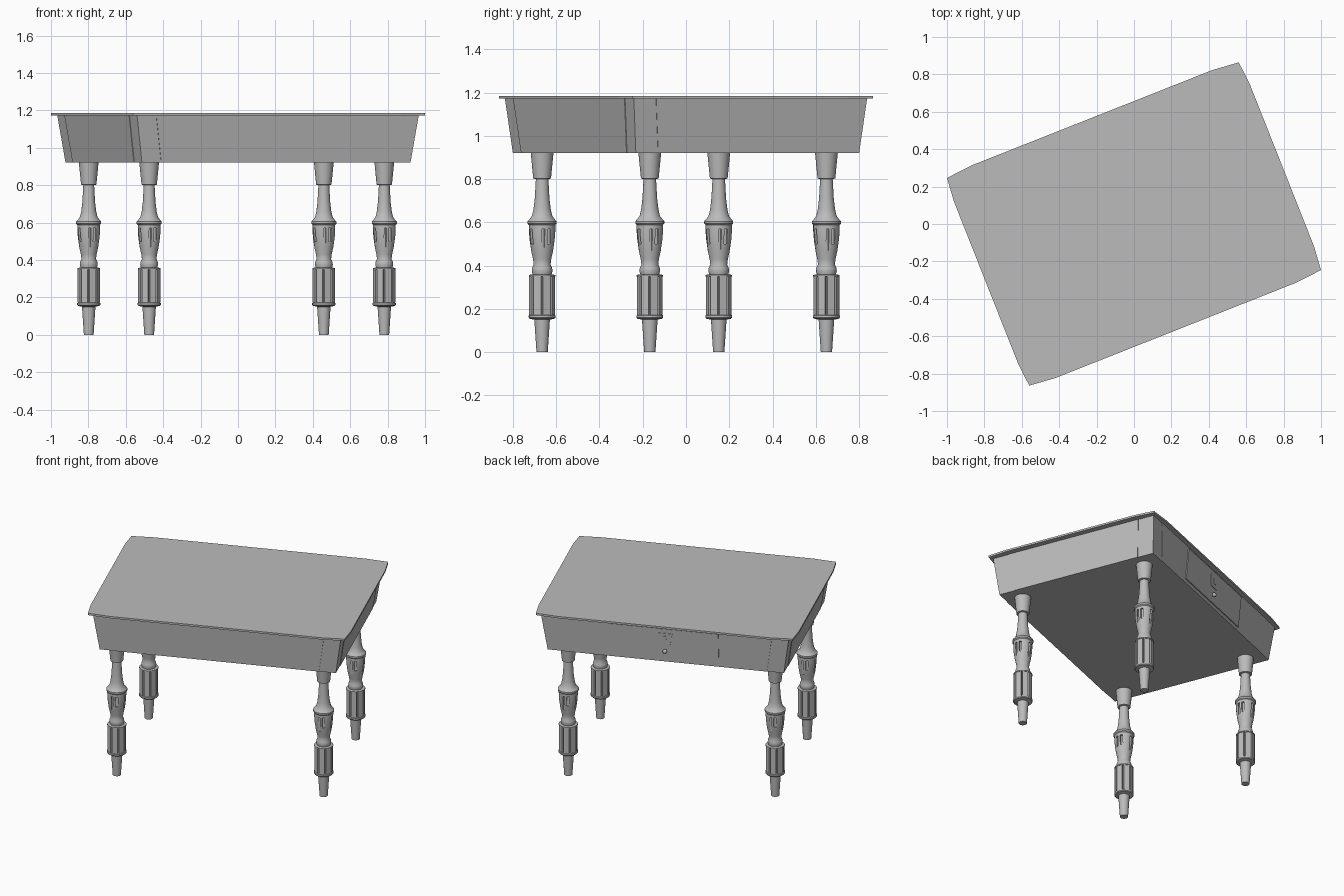
import bpy, bmesh, math
from mathutils import Matrix, Vector

cube = bpy.data.objects.get("Cube")
if cube:
    bpy.data.objects.remove(cube)

TURN = Matrix.Rotation(math.radians(21.6), 4, 'Z')
Z0, Z1 = 0.92, 1.175                       # apron bottom and top
LOW, HIGH = (0.772, 0.555), (0.81, 0.58)   # apron half sizes

wood = bpy.data.materials.new("grey_wood")
wood.use_nodes = True
COLOUR = (0.5, 0.5, 0.5, 1)
wood.diffuse_color = COLOUR
wood.node_tree.nodes["Principled BSDF"].inputs["Base Color"].default_value = COLOUR


def add(name, bm, matrix=TURN, smooth=False):
    bmesh.ops.recalc_face_normals(bm, faces=bm.faces)
    mesh = bpy.data.meshes.new(name)
    bm.to_mesh(mesh)
    bm.free()
    mesh.materials.append(wood)
    ob = bpy.data.objects.new(name, mesh)
    bpy.context.collection.objects.link(ob)
    ob.matrix_world = matrix
    if smooth:
        shade(ob)
    return ob


def shade(ob):
    bpy.ops.object.select_all(action='DESELECT')
    ob.select_set(True)
    bpy.context.view_layer.objects.active = ob
    bpy.ops.object.shade_smooth_by_angle(angle=math.radians(35))


def loft(bm, rings):
    """Closed solid through rings of equal point count."""
    rows = [[bm.verts.new(p) for p in ring] for ring in rings]
    n = len(rows[0])
    for a, b in zip(rows, rows[1:]):
        for i in range(n):
            bm.faces.new((a[i], a[(i + 1) % n], b[(i + 1) % n], b[i]))
    bm.faces.new(rows[0][::-1])
    bm.faces.new(rows[-1])


def box(bm, size, matrix):
    bmesh.ops.create_cube(bm, size=1, matrix=matrix @ Matrix.Diagonal((*size, 1)))


def rectangle(half, z):
    return [(sx * half[0], sy * half[1], z) for sx, sy in ((-1, -1), (1, -1), (1, 1), (-1, 1))]


# Table top: slightly bowed edges towards the corners, thin slab
corner = [(0.851, 0.467), (0.839, 0.597), (0.694, 0.611)]
outline = []
for sx, sy in ((1, 1), (-1, 1), (-1, -1), (1, -1)):
    points = corner if sx * sy > 0 else corner[::-1]
    outline += [(sx * x, sy * y) for x, y in points]
bm = bmesh.new()
loft(bm, [[(x, y, z) for x, y in outline] for z in (Z1 - 0.003, 1.185)])
add("table_top", bm)

# Apron: box with sides leaning outwards
bm = bmesh.new()
loft(bm, [rectangle(LOW, Z0), rectangle(HIGH, Z1)])
add("apron", bm)


def side_plate(name, side, u_low, u_high, z0, z1, depth):
    """Thin plate on one leaning side; side 0 is front, counted anticlockwise."""
    across, along = (1, 0) if side % 2 == 0 else (0, 1)
    turn = Matrix.Rotation(side * math.pi / 2, 4, 'Z')

    def ring(u, z):
        out = LOW[across] + (HIGH[across] - LOW[across]) * (z - Z0) / (Z1 - Z0)
        return [turn @ Vector(p) for p in ((u[0], -out - depth, z), (u[1], -out - depth, z),
                                           (u[1], -out + 0.01, z), (u[0], -out + 0.01, z))]
    bm = bmesh.new()
    loft(bm, [ring(u_low, z0), ring(u_high, z1)])
    return add(name, bm)


# Side boards set between the corner posts
for side, name in enumerate(("front_board", "left_board", "back_board", "right_board")):
    along = side % 2
    a, b = LOW[along] - 0.11, HIGH[along] - 0.11
    side_plate(name, side, (-a, a), (-b, b), Z0, Z1, 0.003)

# Drawer with lock plate, keyhole boss and knob on the back
side_plate("drawer_front", 2, (-0.35, 0.35), (-0.35, 0.35), 0.945, 1.16, 0.009)
side_plate("lock_plate", 2, (-0.035, 0.035), (-0.05, 0.05), 1.05, 1.13, 0.012)
side_plate("keyhole_cover", 2, (-0.008, 0.008), (-0.014, 0.014), 1.075, 1.11, 0.016)
bm = bmesh.new()
bmesh.ops.create_uvsphere(bm, u_segments=16, v_segments=8, radius=0.014)
add("drawer_knob", bm, TURN @ Matrix.Translation((0, 0.58, 1.0)), True)

# Turned leg profile: radius, height
profile = [(0.026, 0), (0.036, 0.15), (0.058, 0.155), (0.062, 0.16), (0.062, 0.17),
           (0.05, 0.175), (0.05, 0.348), (0.061, 0.35), (0.061, 0.357), (0.044, 0.36),
           (0.048, 0.375), (0.046, 0.39), (0.039, 0.405), (0.042, 0.43), (0.051, 0.47),
           (0.058, 0.52), (0.061, 0.56), (0.061, 0.588), (0.067, 0.594), (0.067, 0.605),
           (0.058, 0.615), (0.047, 0.63), (0.04, 0.66), (0.034, 0.71), (0.029, 0.80),
           (0.041, 0.803), (0.053, Z0 + 0.005)]
SIDES = 32
bm = bmesh.new()
loft(bm, [[(r * math.cos(2 * math.pi * i / SIDES), r * math.sin(2 * math.pi * i / SIDES), z)
           for i in range(SIDES)] for r, z in profile])
leg = add("leg", bm, Matrix())

# Carved slots on the four sides of the vase
bm = bmesh.new()
for k in range(4):
    turn = Matrix.Rotation(k * math.pi / 2, 4, 'Z')
    for x, z, w, h in ((-0.016, 0.52, 0.012, 0.1), (0.012, 0.535, 0.016, 0.07)):
        box(bm, (w, 0.04, h), turn @ Matrix.Translation((x, -0.066, z)))
cutter = add("slot_cutter", bm, Matrix())
cutter.hide_render = True
cut = leg.modifiers.new("slots", 'BOOLEAN')
cut.operation, cut.solver, cut.object = 'DIFFERENCE', 'EXACT', cutter
bpy.context.view_layer.update()
carved = bpy.data.meshes.new_from_object(leg.evaluated_get(bpy.context.evaluated_depsgraph_get()))
bpy.data.objects.remove(leg)
bpy.data.objects.remove(cutter)

# Slats around the lower leg block
bm = bmesh.new()
for k in range(8):
    box(bm, (0.036, 0.014, 0.18),
        Matrix.Rotation(k * math.pi / 4, 4, 'Z') @ Matrix.Translation((0, -0.05, 0.262)))
slats = add("slats", bm, Matrix())
slat_mesh = slats.data
bpy.data.objects.remove(slats)

# Four legs
for sy, depth in ((-1, "front"), (1, "back")):
    for sx, hand in ((1, "left"), (-1, "right")):
        place = Matrix.Translation((-0.008, -0.008, 0)) @ TURN @ Matrix.Translation((sx * 0.676, sy * 0.439, 0))
        for part, mesh in (("leg", carved), ("leg_slats", slat_mesh)):
            ob = bpy.data.objects.new(f"{depth}_{hand}_{part}", mesh.copy())
            bpy.context.collection.objects.link(ob)
            ob.matrix_world = place
            if part == "leg":
                shade(ob)
